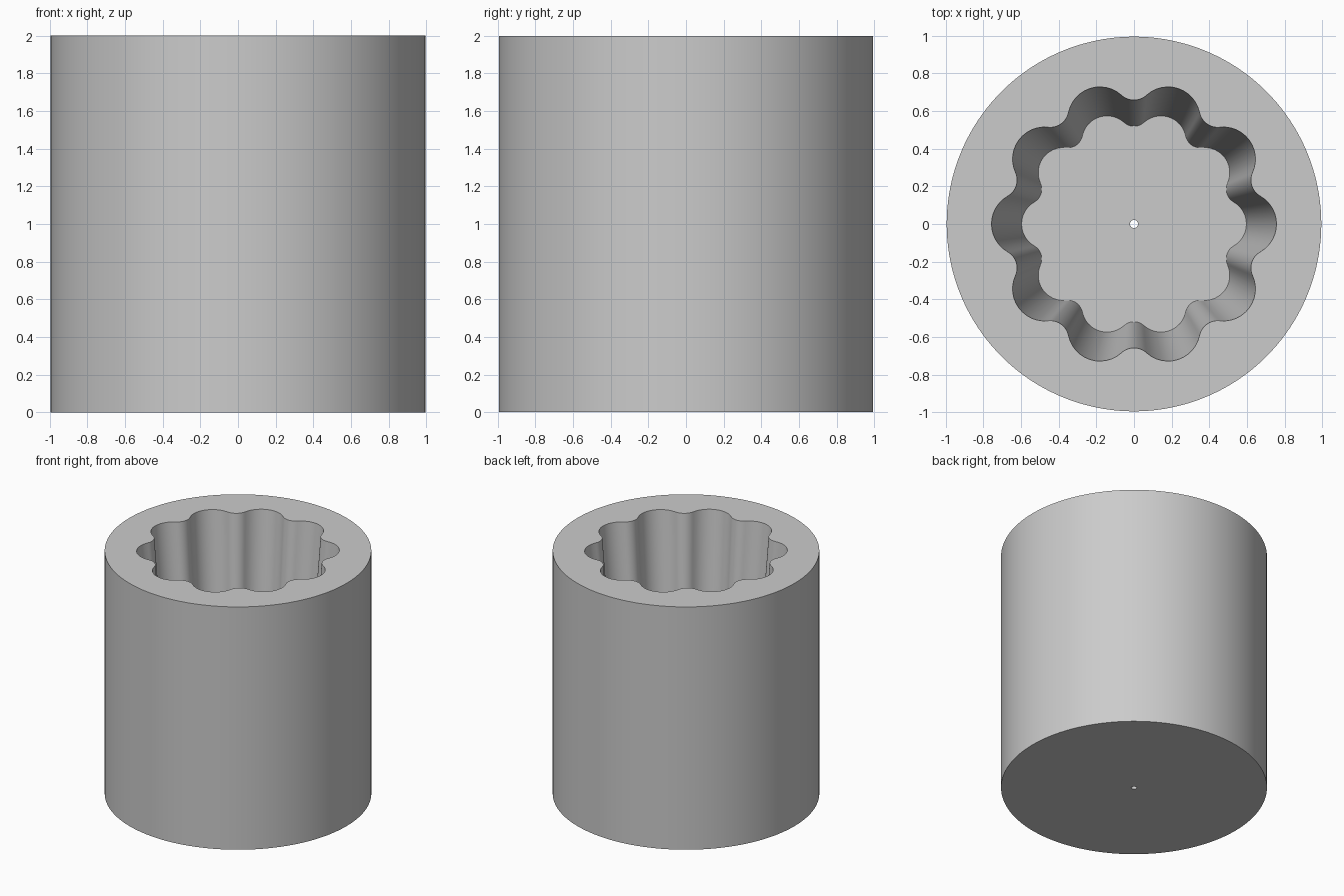
import bpy, bmesh
from math import sin, cos, pi, hypot, atan2, radians

cube = bpy.data.objects.get("Cube")
if cube:
    bpy.data.objects.remove(cube, do_unlink=True)

LOBES, STEPS = 10, 12            # scallops, points per arc
HEIGHT, FLOOR = 2.0, 0.2
OUTER, DRAIN = 0.995, 0.021
LOBE_DIST, LOBE_R = 0.587, 0.17  # scallop arc centre and radius
VALLEY = 0.658                   # radius at the ridges between scallops
TAPER = 0.789                    # cavity scale at the floor


def scallop_profile():
    """Lobe arcs joined by tangent ridge arcs."""
    half = pi / LOBES
    ax, lat = LOBE_DIST * cos(half), LOBE_DIST * sin(half)
    gap = VALLEY - ax
    ridge_r = (gap**2 + lat**2 - LOBE_R**2) / (2 * (LOBE_R - gap))
    ridge_d = VALLEY + ridge_r
    rx, ry = ridge_d * cos(half), ridge_d * sin(half)
    sweep = atan2(ry, rx - LOBE_DIST)
    back = atan2(-ry, LOBE_DIST - rx)
    mid = half - pi
    turn = (back - mid)
    pts = []
    for k in range(LOBES):
        a = 2 * half * k
        arcs = [(LOBE_DIST, 0, LOBE_R, -sweep, sweep),
                (rx, ry, ridge_r, mid + turn, mid - turn)]
        for cx, cy, r, a0, a1 in arcs:
            for i in range(STEPS):
                t = a0 + (a1 - a0) * i / STEPS
                x, y = cx + r * cos(t), cy + r * sin(t)
                pts.append((x * cos(a) - y * sin(a), x * sin(a) + y * cos(a)))
    return pts


scallop = scallop_profile()
circle = [(x / hypot(x, y), y / hypot(x, y)) for x, y in scallop]

# Closed section: drain, underside, outer wall, rim, scalloped cavity, floor
section = [(circle, DRAIN, 0), (circle, OUTER, 0), (circle, OUTER, HEIGHT),
           (scallop, 1, HEIGHT), (scallop, TAPER, FLOOR), (circle, DRAIN, FLOOR)]

bm = bmesh.new()
rings = [[bm.verts.new((x * s, y * s, z)) for x, y in shape]
         for shape, s, z in section]
n = len(scallop)
for j, lower in enumerate(rings):
    upper = rings[(j + 1) % len(rings)]
    for i in range(n):
        k = (i + 1) % n
        bm.faces.new((lower[i], lower[k], upper[k], upper[i]))
bmesh.ops.recalc_face_normals(bm, faces=bm.faces)

mesh = bpy.data.meshes.new("planter_pot")
bm.to_mesh(mesh)
bm.free()
pot = bpy.data.objects.new("planter_pot", mesh)
bpy.context.collection.objects.link(pot)

# Plain grey material
grey = bpy.data.materials.new("light_grey")
grey.use_nodes = True
colour = (0.6, 0.6, 0.6, 1)
grey.diffuse_color = colour
grey.node_tree.nodes["Principled BSDF"].inputs["Base Color"].default_value = colour
mesh.materials.append(grey)

bpy.context.view_layer.objects.active = pot
pot.select_set(True)
bpy.ops.object.shade_smooth_by_angle(angle=radians(30))
